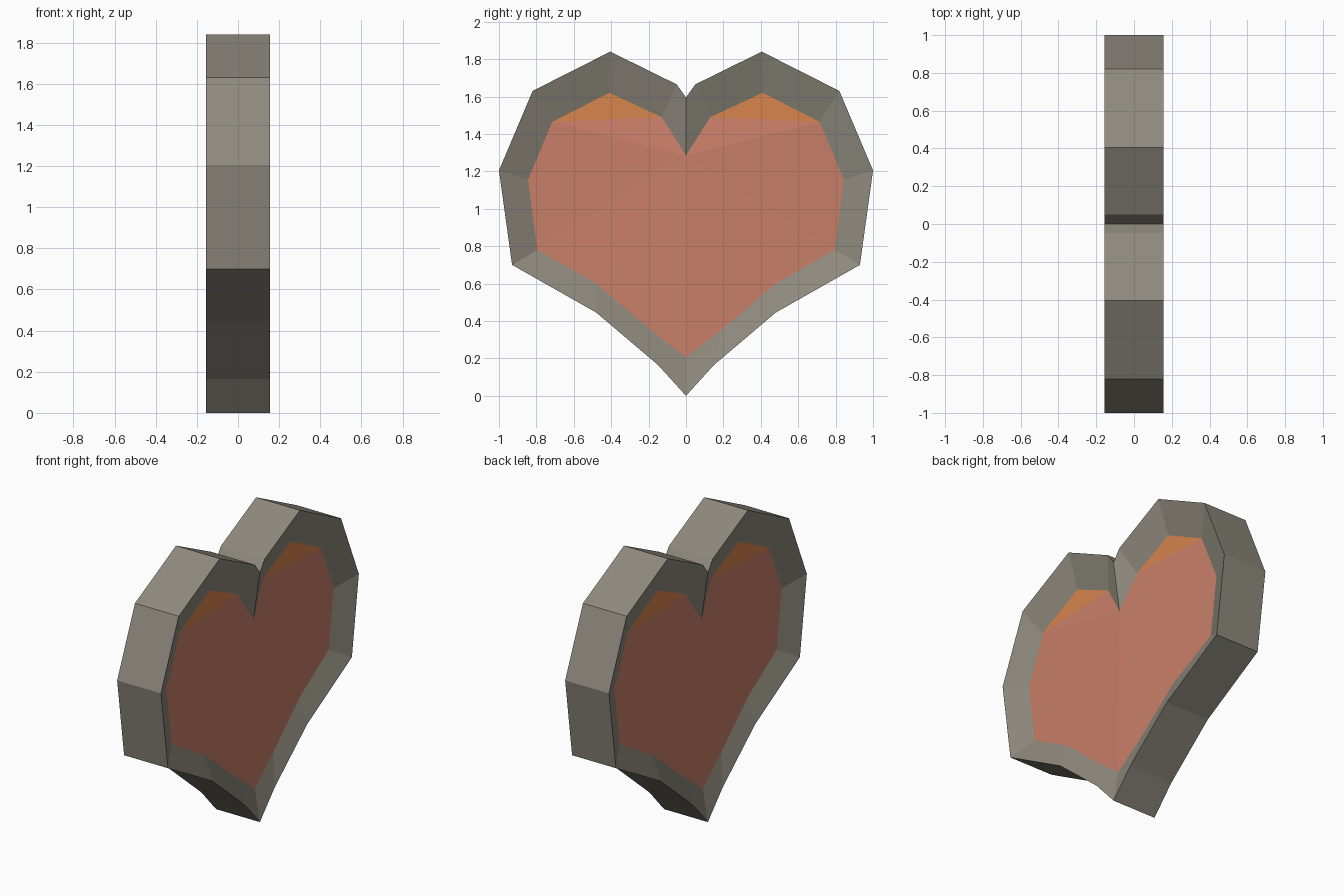
import bpy

cube = bpy.data.objects.get("Cube")
if cube:
    bpy.data.objects.remove(cube, do_unlink=True)


def make_material(name, rgb):
    mat = bpy.data.materials.new(name)
    mat.use_nodes = True
    colour = (*rgb, 1.0)
    mat.diffuse_color = colour
    mat.node_tree.nodes["Principled BSDF"].inputs["Base Color"].default_value = colour
    return mat


def make_part(name, verts, faces, mat):
    """One quarter of a part, mirrored across thickness and width."""
    mesh = bpy.data.meshes.new(name)
    mesh.from_pydata(verts, [], faces)
    mesh.materials.append(mat)
    obj = bpy.data.objects.new(name, mesh)
    bpy.context.collection.objects.link(obj)
    mirror = obj.modifiers.new("mirror", "MIRROR")
    mirror.use_axis = (True, True, False)
    mirror.merge_threshold = 0.0005
    return obj


stone = make_material("warm grey", (0.27, 0.25, 0.205))
salmon = make_material("salmon", (0.58, 0.21, 0.14))
orange = make_material("orange", (0.68, 0.23, 0.075))

HALF_DEPTH = 0.155

# Half outline of the heart, from the notch round to the bottom tip (y, z)
outer = [(0, 1.595), (0.05, 1.665), (0.405, 1.84), (0.82, 1.63), (1, 1.205),
         (0.93, 0.7), (0.48, 0.445), (0.15, 0.165), (0, 0)]

# Recessed inner outline (x, y, z)
inner = [(0.11, 0, 1.285), (0.085, 0.13, 1.49), (0.085, 0.41, 1.62),
         (0.088, 0.715, 1.465), (0.085, 0.845, 1.155), (0.085, 0.795, 0.78),
         (0.1, 0.48, 0.6), (0.11, 0.2, 0.36), (0.12, 0, 0.205)]

# Frame: outer wall plus the sloping rim
n = len(outer)
middle = [(0, y, z) for y, z in outer]
edge = [(HALF_DEPTH, y, z) for y, z in outer]
frame_faces = []
for i in range(n - 1):
    for a, b in ((0, n), (n, 2 * n)):
        frame_faces.append((a + i, b + i, b + i + 1, a + i + 1))
make_part("heart_frame", middle + edge + inner, frame_faces, stone)

# Main panel: a fan from the notch that skips the lobe peak
panel = inner[:2] + inner[3:]
panel_faces = [(0, i + 1, i) for i in range(1, len(panel) - 1)]
make_part("heart_panel", panel, panel_faces, salmon)

# Lobe caps above the main panel
make_part("lobe_cap", inner[1:4], [(0, 2, 1)], orange)
